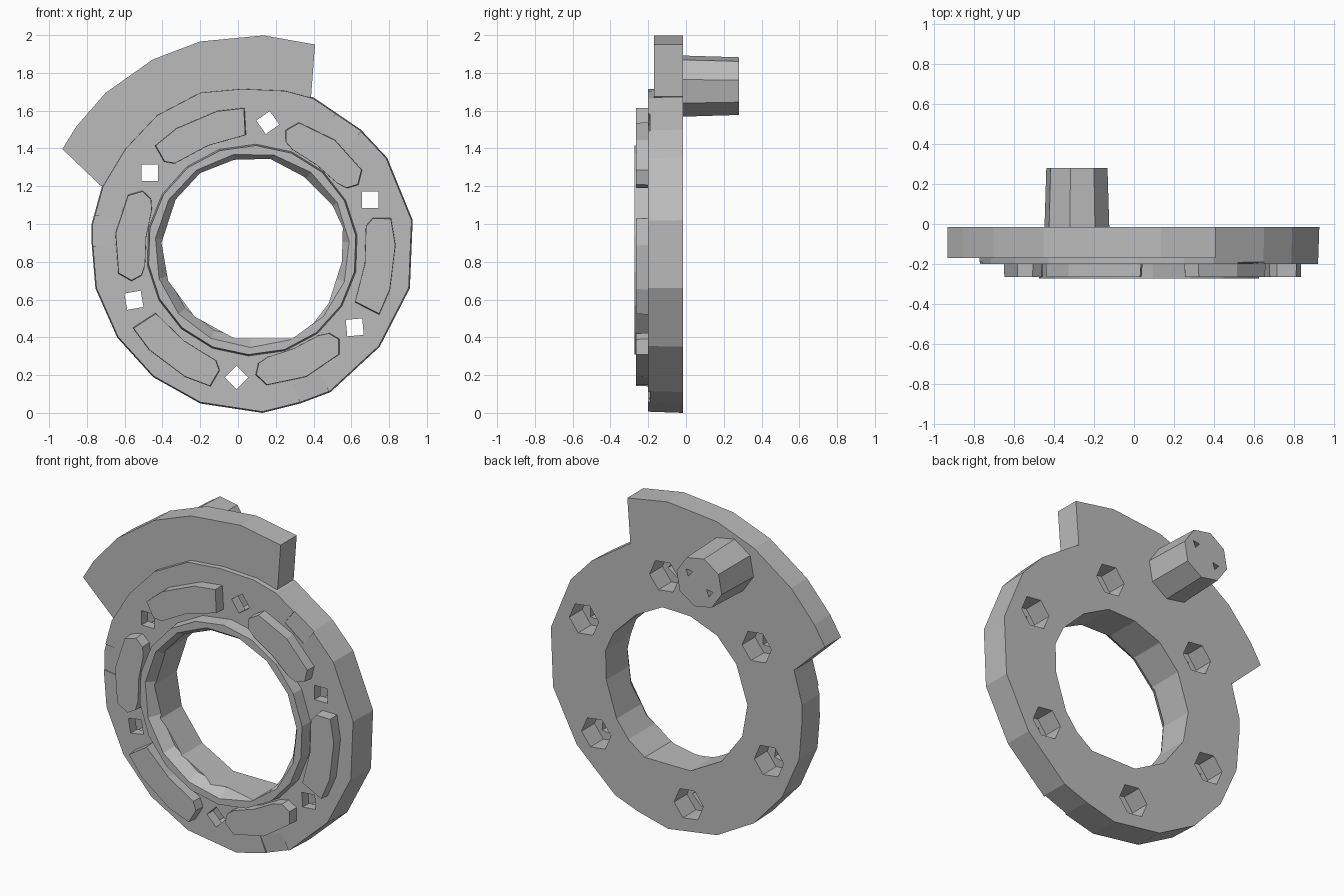
import bpy
import bmesh
from math import cos, sin, radians
from mathutils import Vector

if "Cube" in bpy.data.objects:
    bpy.data.objects.remove(bpy.data.objects["Cube"])

CX, CZ = 0.075, 0.862          # ring axis
BACK, FRONT = -0.015, -0.2     # plate faces

grey = bpy.data.materials.new("plain_grey")
grey.use_nodes = True
grey.diffuse_color = (0.5, 0.5, 0.5, 1)
grey.node_tree.nodes["Principled BSDF"].inputs["Base Color"].default_value = (0.5, 0.5, 0.5, 1)


def polar(r, deg, cx=CX, cz=CZ):
    return cx + r * cos(radians(deg)), cz + r * sin(radians(deg))


def ngon(r, n, rot=0, centre=(CX, CZ)):
    return [polar(r, rot + 360 * i / n, *centre) for i in range(n)]


def prism(name, pts, y0, y1, scale=1.0):
    """Extrude an (x, z) outline from y0 to y1, scaling the y1 end about its middle."""
    mx = sum(p[0] for p in pts) / len(pts)
    mz = sum(p[1] for p in pts) / len(pts)
    bm = bmesh.new()
    a = [bm.verts.new((x, y0, z)) for x, z in pts]
    b = [bm.verts.new((mx + (x - mx) * scale, y1, mz + (z - mz) * scale)) for x, z in pts]
    bm.faces.new(a)
    bm.faces.new(b[::-1])
    for i in range(len(a)):
        j = (i + 1) % len(a)
        bm.faces.new((a[j], a[i], b[i], b[j]))
    bmesh.ops.recalc_face_normals(bm, faces=bm.faces)
    mesh = bpy.data.meshes.new(name)
    bm.to_mesh(mesh)
    bm.free()
    mesh.materials.append(grey)
    ob = bpy.data.objects.new(name, mesh)
    bpy.context.collection.objects.link(ob)
    return ob


def boolean(target, tool, operation="DIFFERENCE"):
    """Apply a boolean and discard the tool."""
    mod = target.modifiers.new("cut", "BOOLEAN")
    mod.operation, mod.solver, mod.object = operation, "EXACT", tool
    bpy.context.view_layer.objects.active = target
    bpy.ops.object.modifier_apply(modifier=mod.name)
    bpy.data.objects.remove(tool)


# Main plate: uneven faceted disc
outline = [(0.13, 0), (0.33, 0.05), (0.49, 0.11), (0.75, 0.35), (0.91, 0.66), (0.925, 1.02),
           (0.79, 1.35), (0.65, 1.5), (0.4, 1.67), (0.25, 1.71), (0.02, 1.72), (-0.2, 1.7),
           (-0.43, 1.58), (-0.6, 1.4), (-0.72, 1.2), (-0.775, 1.0), (-0.775, 0.9),
           (-0.755, 0.66), (-0.64, 0.4), (-0.45, 0.19), (-0.2, 0.05)]
plate = prism("ring_plate", outline, BACK, FRONT, 0.993)

# Outer sector flange, slightly thinner than the plate
arc = [polar(1.138, a) for a in (73, 87, 104, 117.5, 133, 145, 152)]
inner = [polar(0.87, 157), polar(0.8, 155)] + [polar(0.8, a) for a in (130, 100, 72)] + [polar(0.87, 69)]
boolean(plate, prism("flange", arc + inner, BACK, -0.17), "UNION")

# Raised lip around the bore
lip = prism("bore_lip", ngon(0.562, 18, 8), FRONT + 0.01, -0.272, 0.985)

# Central bore through plate and lip, with a chamfer at the front
bore = [(-0.02, 1.34), (0.17, 1.345), (0.35, 1.25), (0.5, 1.1), (0.555, 0.98), (0.55, 0.8),
        (0.48, 0.58), (0.4, 0.475), (0.29, 0.395), (-0.02, 0.395), (-0.23, 0.51),
        (-0.37, 0.7), (-0.405, 0.9), (-0.33, 1.13), (-0.2, 1.27)]
for part in (plate, lip):
    boolean(part, prism("bore_cutter", bore, 0.2, -0.5))
boolean(lip, prism("chamfer_cutter", ngon(0.47, 15, 5), -0.21, -0.28, 1.11))

# Bolt holes: hexagonal pockets at the back, small square holes at the front
for i, twist in enumerate((80, 45, 50, 90, 55, 45)):
    spot = polar(0.68, 83 - 60 * i)
    boolean(plate, prism("pocket_cutter", ngon(0.1, 6, 30 + 83, spot), 0.1, -0.14))
    boolean(plate, prism("hole_cutter", ngon(0.062, 4, twist, spot), 0.1, -0.4))

# Sloped shallow notches on the rim
for mid in (53, 173, -67):
    spot = polar(0.83, mid)
    out = Vector((cos(radians(mid)), 0, sin(radians(mid))))
    side = Vector((-out.z, 0, out.x))
    origin = Vector((spot[0], 0, spot[1]))
    corners = [origin + out * u + side * v for u, v in ((-0.09, -0.08), (0.2, -0.08), (0.2, 0.08), (-0.09, 0.08))]
    cutter = prism("notch_cutter", [(c.x, c.z) for c in corners], -0.18, -0.3)
    for k in (0, 3):
        cutter.data.vertices[k].co.y = -0.197
    boolean(plate, cutter)

# Raised pads: blunt and rounded-end ones alternate between the holes
for i in range(6):
    mid = 113 - 60 * i
    if i % 2 == 0:
        spec = [(0.755, -20), (0.76, -9), (0.76, 9), (0.755, 20), (0.66, 22), (0.615, 19), (0.6, 0), (0.61, -20)]
    else:
        spec = [(0.72, -17), (0.73, 0), (0.72, 17), (0.66, 21.5), (0.6, 20), (0.572, 15),
                (0.565, 0), (0.572, -15), (0.6, -20), (0.66, -21.5)]
    prism(f"pad_{i + 1}", [polar(r, mid + a) for r, a in spec], FRONT + 0.01, -0.264, 0.98)

# Tapered peg on the back with two small pits in its end
peg_at = (-0.285, 1.73)
peg = prism("rear_peg", ngon(0.166, 8, 12, peg_at), BACK - 0.02, 0.28, 0.94)
for dx, dz in ((0.07, 0.045), (-0.07, -0.045)):
    boolean(peg, prism("pit_cutter", ngon(0.026, 3, 40, (peg_at[0] + dx, peg_at[1] + dz)), 0.22, 0.3))
